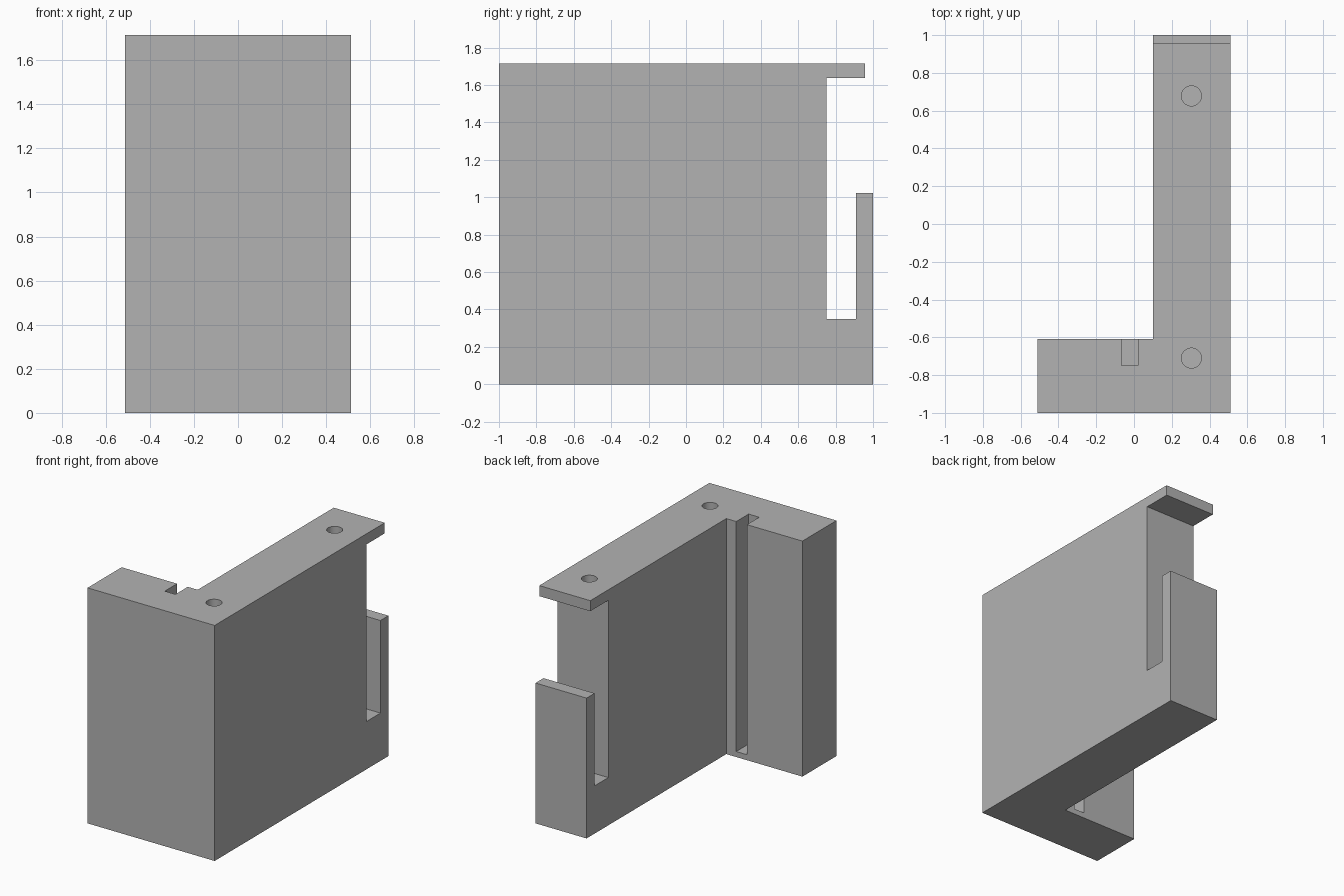
import bpy
import bmesh

cube = bpy.data.objects.get("Cube")
if cube:
    bpy.data.objects.remove(cube, do_unlink=True)

# Main dimensions
HALF_W, HEIGHT = 0.512, 1.715
ARM_X, WALL_Y = 0.101, -0.608

grey = bpy.data.materials.new("plain grey")
grey.use_nodes = True
colour = (0.45, 0.45, 0.45, 1)
grey.diffuse_color = colour
grey.node_tree.nodes["Principled BSDF"].inputs["Base Color"].default_value = colour


def make_object(name, bm):
    bmesh.ops.recalc_face_normals(bm, faces=bm.faces)
    mesh = bpy.data.meshes.new(name)
    bm.to_mesh(mesh)
    bm.free()
    mesh.materials.append(grey)
    obj = bpy.data.objects.new(name, mesh)
    bpy.context.collection.objects.link(obj)
    return obj


def extrude_x(name, profile, x0, x1):
    """Extrude a (y, z) outline from x0 to x1."""
    bm = bmesh.new()
    face = bm.faces.new([bm.verts.new((x0, y, z)) for y, z in profile])
    result = bmesh.ops.extrude_face_region(bm, geom=[face])
    verts = [v for v in result["geom"] if isinstance(v, bmesh.types.BMVert)]
    bmesh.ops.translate(bm, verts=verts, vec=(x1 - x0, 0, 0))
    return make_object(name, bm)


def box(name, x0, x1, y0, y1, z0, z1):
    return extrude_x(name, [(y0, z0), (y1, z0), (y1, z1), (y0, z1)], x0, x1)


def drill(name, x, y, radius, depth):
    bm = bmesh.new()
    bmesh.ops.create_cone(bm, cap_ends=True, segments=32, radius1=radius,
                          radius2=radius, depth=2 * depth)
    bmesh.ops.translate(bm, verts=bm.verts, vec=(x, y, HEIGHT))
    return make_object(name, bm)


# Side outline with the top lip and the upright hook at the back
outline = [(-1, 0), (1, 0), (1, 1.022), (0.908, 1.022), (0.908, 0.348),
           (0.75, 0.348), (0.75, 1.638), (0.957, 1.638), (0.957, HEIGHT),
           (-1, HEIGHT)]
bracket = extrude_x("corner_bracket", outline, -HALF_W, HALF_W)

# Cutters: the open inner corner, the vertical groove and two screw holes
cutters = [
    box("corner_cutter", -1, ARM_X, WALL_Y, 2, -1, 3),
    box("groove_cutter", -0.065, 0.021, -0.75, -0.4, 0.04, 3),
    drill("front_hole_cutter", 0.304, -0.71, 0.053, 0.3),
    drill("back_hole_cutter", 0.304, 0.678, 0.053, 0.3),
]
bpy.context.view_layer.objects.active = bracket
for cutter in cutters:
    cutter.hide_render = True
    mod = bracket.modifiers.new(cutter.name, 'BOOLEAN')
    mod.operation = 'DIFFERENCE'
    mod.solver = 'EXACT'
    mod.object = cutter
    bpy.ops.object.modifier_apply(modifier=mod.name)
    bpy.data.objects.remove(cutter, do_unlink=True)

# Smooth hole walls, crisp box edges
bpy.ops.object.select_all(action='DESELECT')
bracket.select_set(True)
bpy.ops.object.shade_smooth_by_angle()
